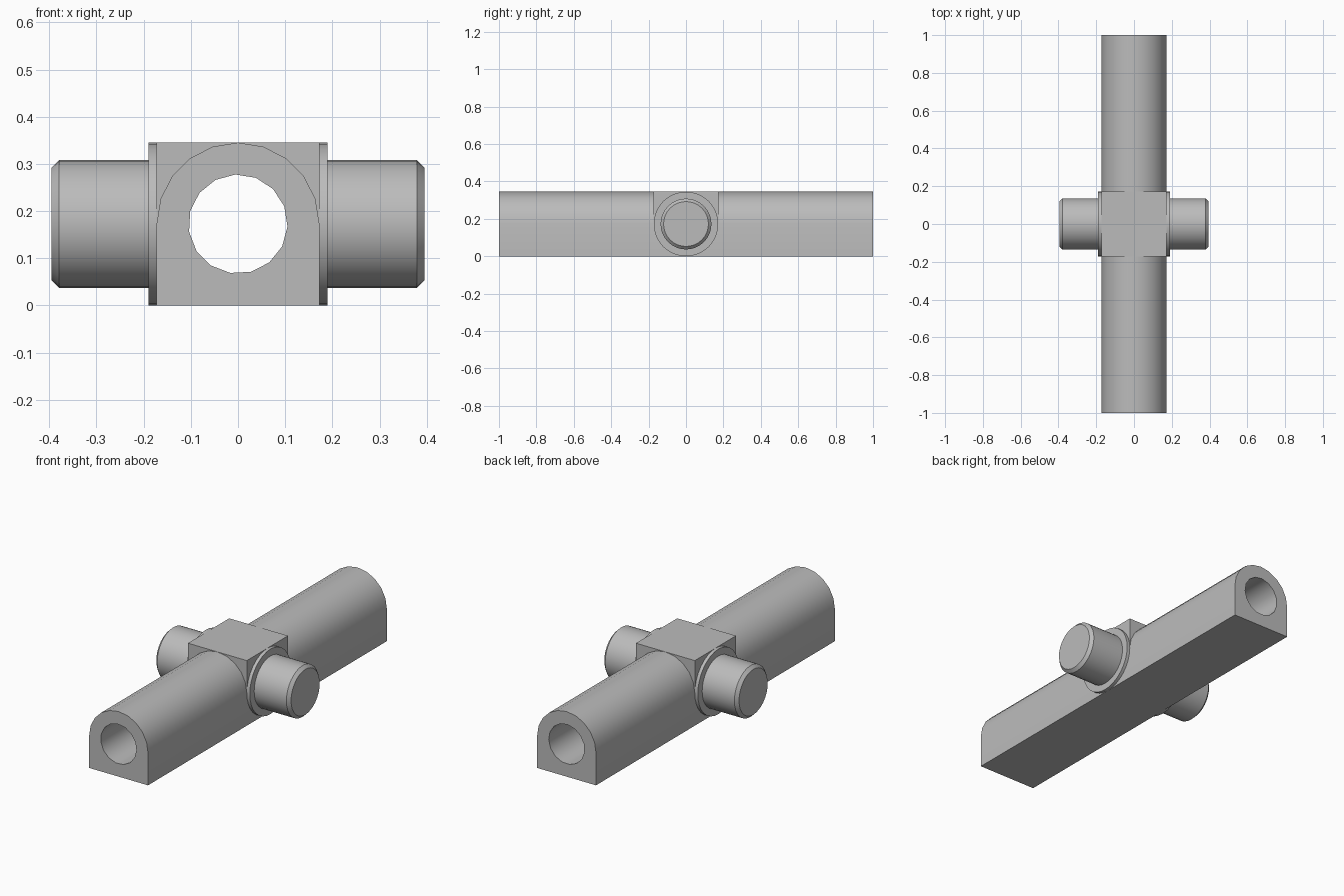
import bpy
import bmesh
from math import sin, cos, pi, radians
from mathutils import Matrix, Vector

if "Cube" in bpy.data.objects:
    bpy.data.objects.remove(bpy.data.objects["Cube"])

R = 0.1725          # half width of the body, also the bore height
HALF_LENGTH = 1.0

grey = bpy.data.materials.new("plain grey")
grey.use_nodes = True
colour = (0.5, 0.5, 0.5, 1)
grey.diffuse_color = colour
grey.node_tree.nodes["Principled BSDF"].inputs["Base Color"].default_value = colour


def finish(name, bm):
    bmesh.ops.recalc_face_normals(bm, faces=bm.faces)
    mesh = bpy.data.meshes.new(name)
    bm.to_mesh(mesh)
    bm.free()
    mesh.materials.append(grey)
    obj = bpy.data.objects.new(name, mesh)
    bpy.context.collection.objects.link(obj)
    return obj


def select(obj):
    bpy.ops.object.select_all(action="DESELECT")
    obj.select_set(True)
    bpy.context.view_layer.objects.active = obj


def smooth(obj):
    select(obj)
    bpy.ops.object.shade_smooth_by_angle(angle=radians(30))


def extrude_y(name, points, half):
    """Extrude an x-z outline evenly along y."""
    bm = bmesh.new()
    face = bm.faces.new([bm.verts.new((x, -half, z)) for x, z in points])
    new = bmesh.ops.extrude_face_region(bm, geom=[face])["geom"]
    verts = [v for v in new if isinstance(v, bmesh.types.BMVert)]
    bmesh.ops.translate(bm, verts=verts, vec=(0, 2 * half, 0))
    return finish(name, bm)


def lathe_x(name, profile, side, segments=32):
    """Turn an (x, radius) profile into a capped round part on the x axis."""
    bm = bmesh.new()
    rings = []
    for x, r in profile:
        rings.append([bm.verts.new((side * x, r * cos(2 * pi * i / segments),
                                    R + r * sin(2 * pi * i / segments)))
                      for i in range(segments)])
    for a, b in zip(rings, rings[1:]):
        for i in range(segments):
            j = (i + 1) % segments
            bm.faces.new((a[i], a[j], b[j], b[i]))
    bm.faces.new(rings[0])
    bm.faces.new(rings[-1])
    smooth(finish(name, bm))


def arc(first, last):
    return [(R * cos(i * pi / 20 * 2), R + R * sin(i * pi / 20 * 2))
            for i in range(first, last + 1)]


# Long arched body
body = extrude_y("arched_body", arc(0, 10) + [(-R, 0), (R, 0)], HALF_LENGTH)

# Bore through the whole body
bore = [(0.105 * cos(radians(45 + 24 * i)), R + 0.105 * sin(radians(45 + 24 * i)))
        for i in range(15)]
cutter = extrude_y("bore_cutter", bore, HALF_LENGTH + 0.1)
cutter.hide_render = True
cut = body.modifiers.new("bore", "BOOLEAN")
cut.operation = "DIFFERENCE"
cut.solver = "EXACT"
cut.object = cutter
select(body)
bpy.ops.object.modifier_apply(modifier=cut.name)
bpy.data.objects.remove(cutter)
smooth(body)

# Square shoulders of the middle block, filling the corners above the arch
extrude_y("left_block_shoulder", arc(0, 5) + [(R, 2 * R)], R)
extrude_y("right_block_shoulder", arc(5, 10) + [(-R, 2 * R)], R)

# Collars and chamfered pins on both sides
for side, word in ((1, "left"), (-1, "right")):
    lathe_x(word + "_collar", [(R - 0.01, R), (0.19, R)], side)
    lathe_x(word + "_pin", [(R, 0.136), (0.379, 0.136), (0.395, 0.12)], side)
